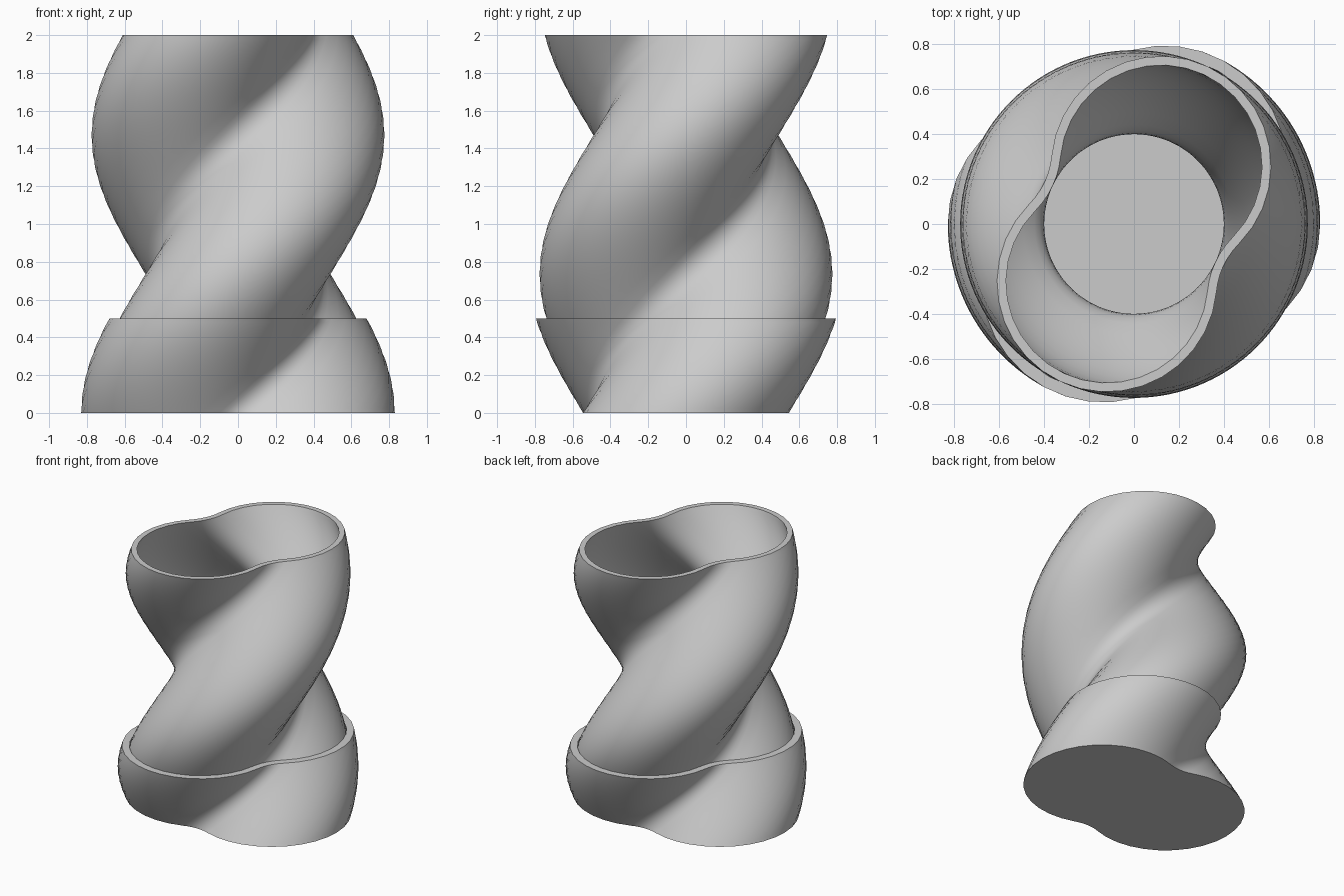
import bpy, bmesh, math

cube = bpy.data.objects.get("Cube")
if cube:
    bpy.data.objects.remove(cube, do_unlink=True)

TWIST = math.radians(122.5)   # turn per unit of height
LOBE, SHIFT, FILLET = 0.49, 0.285, 0.35

grey = bpy.data.materials.new("light_grey")
grey.use_nodes = True
grey.diffuse_color = (0.6, 0.6, 0.6, 1)
grey.node_tree.nodes["Principled BSDF"].inputs["Base Color"].default_value = (0.6, 0.6, 0.6, 1)


def section(offset, lobe_steps=20, waist_steps=6):
    """Two overlapping circles joined by concave fillets, grown by offset."""
    height = math.sqrt((LOBE + FILLET) ** 2 - SHIFT ** 2)
    tangent = math.atan2(height, -SHIFT)
    half_waist = math.atan2(SHIFT, height)
    points = []
    for i in range(lobe_steps + 1):
        a = -tangent + 2 * tangent * i / lobe_steps
        points.append((SHIFT + (LOBE + offset) * math.cos(a), (LOBE + offset) * math.sin(a)))
    for i in range(1, waist_steps):
        a = half_waist - 2 * half_waist * i / waist_steps
        r = FILLET - offset
        points.append((r * math.sin(a), height - r * math.cos(a)))
    return points + [(-x, -y) for x, y in points]


def twisted_cup(name, outer, inner, bottom, floor, top, steps):
    """Closed cup: up the outside, over the rim, down to the inner floor."""
    bm = bmesh.new()
    levels = [(outer, bottom + (top - bottom) * i / steps) for i in range(steps + 1)]
    levels += [(inner, top + (floor - top) * i / steps) for i in range(steps + 1)]
    rings = []
    for offset, z in levels:
        c, s = math.cos(TWIST * z), math.sin(TWIST * z)
        rings.append([bm.verts.new((x * c - y * s, x * s + y * c, z)) for x, y in section(offset)])
    for low, high in zip(rings, rings[1:]):
        for i in range(len(low)):
            j = (i + 1) % len(low)
            bm.faces.new((low[i], low[j], high[j], high[i]))
    bm.faces.new(rings[0][::-1])
    bm.faces.new(rings[-1])
    mesh = bpy.data.meshes.new(name)
    bm.to_mesh(mesh)
    bm.free()
    mesh.materials.append(grey)
    obj = bpy.data.objects.new(name, mesh)
    bpy.context.collection.objects.link(obj)
    bpy.ops.object.select_all(action="DESELECT")
    obj.select_set(True)
    bpy.context.view_layer.objects.active = obj
    bpy.ops.object.shade_smooth_by_angle(angle=math.radians(40))


# Tall twisted vase standing inside a shorter, wider cup
twisted_cup("vase_body", 0, -0.04, 0.05, 0.1, 2.0, 80)
twisted_cup("base_cup", 0.055, 0.003, 0.0, 0.04, 0.5, 24)
